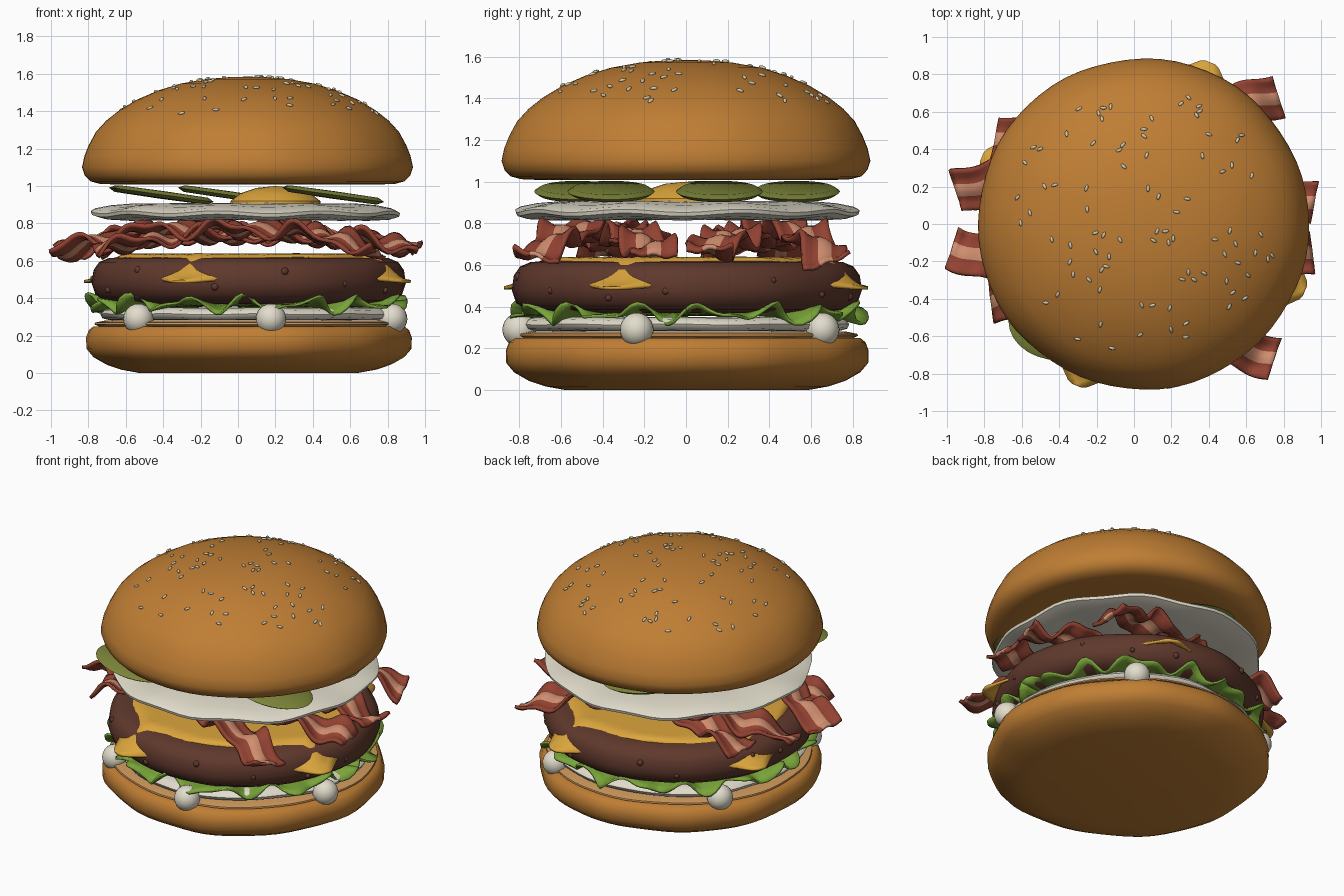
import bpy
import bmesh
import math
import random
from mathutils import Matrix, Vector

random.seed(4)
CX = 0.05  # axis of the stack
if "Cube" in bpy.data.objects:
    bpy.data.objects.remove(bpy.data.objects["Cube"])


def material(name, r, g, b):
    m = bpy.data.materials.new(name)
    m.use_nodes = True
    m.diffuse_color = (r, g, b, 1)
    bsdf = m.node_tree.nodes["Principled BSDF"]
    bsdf.inputs["Base Color"].default_value = (r, g, b, 1)
    bsdf.inputs["Roughness"].default_value = 0.7
    return m


BUN = material("baked bun", 0.52, 0.207, 0.034)
TOAST = material("toasted bun", 0.64, 0.33, 0.11)
SAUCE = material("white sauce", 0.76, 0.72, 0.60)
GREEN = material("lettuce green", 0.19, 0.37, 0.04)
MEAT = material("grilled meat", 0.115, 0.04, 0.025)
CHEESE = material("cheese yellow", 0.72, 0.38, 0.045)
RED = material("bacon red", 0.29, 0.055, 0.032)
FAT = material("bacon fat", 0.62, 0.27, 0.16)
PICKLE = material("pickle green", 0.20, 0.23, 0.04)
SEED = material("sesame", 0.62, 0.57, 0.40)


def finish(name, bm, mats, angle=50):
    bmesh.ops.recalc_face_normals(bm, faces=bm.faces)
    me = bpy.data.meshes.new(name)
    bm.to_mesh(me)
    bm.free()
    for m in mats:
        me.materials.append(m)
    for p in me.polygons:
        p.use_smooth = True
    me.set_sharp_from_angle(angle=math.radians(angle))
    ob = bpy.data.objects.new(name, me)
    bpy.context.collection.objects.link(ob)
    return ob


def lathe(name, profile, mat, at=(CX, 0, 0), wobble=0.0, ripple=0.0, seg=64):
    """Spin a closed (radius, height) profile; both end points lie on the axis."""
    bm = bmesh.new()
    phase = random.uniform(0, 6)
    rings = []
    for r, z in profile:
        if r == 0:
            rings.append([bm.verts.new((0, 0, z))] * seg)
            continue
        ring = []
        for i in range(seg):
            a = math.tau * i / seg
            k = 1 + wobble * (math.sin(5 * a + phase) + 0.7 * math.sin(11 * a + 2 * phase))
            dz = ripple * r ** 3 * math.sin(9 * a + phase)
            ring.append(bm.verts.new((r * k * math.cos(a), r * k * math.sin(a), z + dz)))
        rings.append(ring)
    for lo, hi in zip(rings, rings[1:]):
        for i in range(seg):
            j = (i + 1) % seg
            quad = dict.fromkeys((lo[i], lo[j], hi[j], hi[i]))
            bm.faces.new(list(quad))
    ob = finish(name, bm, [mat])
    ob.location = at
    return ob


def sheet(name, nu, nv, point, mats, thickness, rule=None):
    """Grid surface from point(u, v) with u, v in 0..1, thickened."""
    bm = bmesh.new()
    grid = [[bm.verts.new(point(i / nu, j / nv)) for j in range(nv + 1)] for i in range(nu + 1)]
    for i in range(nu):
        for j in range(nv):
            f = bm.faces.new((grid[i][j], grid[i + 1][j], grid[i + 1][j + 1], grid[i][j + 1]))
            f.material_index = rule(j) if rule else 0
    ob = finish(name, bm, mats)
    mod = ob.modifiers.new("thickness", "SOLIDIFY")
    mod.thickness = thickness
    mod.offset = 0
    return ob


# Bottom bun with its toasted cut face
lathe("bottom_bun", [(0, 0), (0.58, 0), (0.68, 0.018), (0.76, 0.045), (0.83, 0.085), (0.868, 0.13),
                     (0.87, 0.19), (0.855, 0.23), (0.83, 0.25), (0, 0.25)], BUN, wobble=0.009)
lathe("toasted_face", [(0, 0.25), (0.80, 0.25), (0.822, 0.26), (0.82, 0.27), (0.77, 0.28), (0, 0.28)],
      TOAST, wobble=0.006)

# Lower sauce layer and the drops hanging over the edge
lathe("lower_sauce", [(0, 0.285), (0.74, 0.285), (0.775, 0.295), (0.785, 0.315), (0.77, 0.335),
                      (0.72, 0.348), (0, 0.35)], SAUCE, wobble=0.01, ripple=0.006)
for n, deg in enumerate((-81, -17, 54, 143, 224)):
    a = math.radians(deg)
    bm = bmesh.new()
    bmesh.ops.create_uvsphere(bm, u_segments=20, v_segments=12, radius=0.081)
    drop = finish(f"sauce_drop_{n + 1}", bm, [SAUCE])
    drop.location = (CX + 0.81 * math.cos(a), 0.81 * math.sin(a), 0.29)


# Lettuce with pointed flaps around the edge
def lettuce(u, v):
    a = math.tau * u
    frill = math.sin(15 * a) + 0.6 * math.sin(23 * a + 1)
    r = 0.35 + v * (0.48 + 0.03 * math.sin(23 * a + 2) + 0.02 * math.sin(9 * a))
    return (CX + r * math.cos(a), r * math.sin(a), 0.362 + 0.036 * v ** 3 * frill + 0.008 * v)


sheet("lettuce", 180, 8, lettuce, [GREEN], 0.014)

# Patty with small lumps on its side
lathe("patty", [(0, 0.37), (0.68, 0.37), (0.77, 0.385), (0.82, 0.42), (0.84, 0.48), (0.83, 0.55),
                (0.80, 0.593), (0.75, 0.614), (0.68, 0.62), (0, 0.62)], MEAT, wobble=0.006)
bm = bmesh.new()
for n in range(14):
    a = math.tau * (n + random.uniform(-0.3, 0.3)) / 14
    z = random.uniform(0.42, 0.56)
    spot = Matrix.Translation((CX + 0.826 * math.cos(a), 0.826 * math.sin(a), z))
    bmesh.ops.create_icosphere(bm, subdivisions=2, radius=random.uniform(0.014, 0.022), matrix=spot)
finish("patty_lumps", bm, [MEAT])


# Cheese slice whose corners fold down over the patty and whose edges sink into it
def cheese(u, v):
    p = Vector((u - 0.5, v - 0.5)) * 1.38
    off_diagonal = abs(abs(p.x) - abs(p.y)) / math.sqrt(2)
    r = p.length
    if r > 0.935:
        p *= 0.935 / r
        r = 0.935
    t = min(1, max(0, (r - 0.66) / 0.25))
    fold = t * t * (3 - 2 * t)
    crest = 0.03 * math.sin(math.pi * t) * max(-1, 1 - off_diagonal / 0.08)
    turn = math.radians(22.5)
    x = p.x * math.cos(turn) - p.y * math.sin(turn)
    y = p.x * math.sin(turn) + p.y * math.cos(turn)
    return (CX + x, y, 0.63 - 0.14 * fold + crest)


sheet("cheese_slice", 36, 36, cheese, [CHEESE], 0.016)


# Bacon strips: start, end, middle height
def bacon(name, start, end, height, phase, droop):
    a, b = Vector(start), Vector(end)
    side = (b - a).normalized().orthogonal()

    def point(u, v):
        t, w = 2 * u - 1, v - 0.5
        p = a.lerp(b, u) + side * (0.23 * w + 0.015 * math.sin(17 * t + phase))
        z = height - droop * abs(t) ** 3
        z += 0.024 * math.sin(24 * t + phase) + 0.09 * w * math.sin(13 * t + 2 * phase)
        z += 0.008 * math.cos(4 * math.pi * w)
        return (p.x, p.y, z)

    sheet(name, 72, 11, point, [RED, FAT], 0.02, lambda j: 1 if j in (4, 5, 6) else 0)


bacon("bacon_strip_1", (-0.95, 0.17), (0.77, 0.69), 0.77, 0.4, 0.14)
bacon("bacon_strip_2", (-0.97, -0.12), (0.75, -0.72), 0.77, 1.9, 0.14)
bacon("bacon_strip_3", (-0.74, 0.47), (0.96, 0.10), 0.735, 3.1, 0.08)
bacon("bacon_strip_4", (-0.76, -0.42), (0.95, -0.16), 0.735, 4.6, 0.08)

# Upper sauce layer
lathe("upper_sauce", [(0, 0.82), (0.66, 0.818), (0.77, 0.826), (0.82, 0.842), (0.825, 0.86), (0.80, 0.874),
                      (0.72, 0.892), (0.6, 0.904), (0, 0.91)], SAUCE, wobble=0.012, ripple=0.014)

# Mustard dollop and oval pickle slices, all leaning the same way
lathe("mustard_dollop", [(0, 0.89), (0.24, 0.89), (0.24, 0.92), (0.19, 0.96), (0.1, 0.99), (0, 1.0)],
      CHEESE, at=(0.2, 0.0, 0), seg=32)
for n, (x, y) in enumerate([(0.51, -0.36), (0.50, 0.16), (-0.05, 0.53), (-0.40, -0.52), (-0.42, 0.10)]):
    pickle = lathe(f"pickle_slice_{n + 1}", [(0, -0.02), (0.21, -0.018), (0.24, 0), (0.21, 0.018), (0, 0.02)],
                   PICKLE, at=(x, y, 0.953), seg=28)
    pickle.scale = (1.14, 0.87, 1)
    pickle.rotation_euler = (0, 0.14, 0)

# Top bun
DOME = [(0.87, 1.055), (0.885, 1.1), (0.872, 1.16), (0.848, 1.22), (0.81, 1.29), (0.755, 1.35), (0.685, 1.405),
        (0.59, 1.462), (0.48, 1.51), (0.36, 1.547), (0.22, 1.572), (0.1, 1.582), (0, 1.585)]
lathe("top_bun", [(0, 1.012), (0.7, 1.008), (0.79, 1.012), (0.84, 1.025)] + DOME, BUN, wobble=0.003)

# Sesame seeds lying on the dome
bm = bmesh.new()
for n in range(88):
    r = 0.72 * math.sqrt(random.uniform(0.01, 1))
    a = random.uniform(0, math.tau)
    for (r1, z1), (r0, z0) in zip(DOME, DOME[1:]):
        if r0 <= r <= r1:
            z = z0 + (z1 - z0) * (r - r0) / (r1 - r0)
            normal = Vector(((z0 - z1) * math.cos(a), (z0 - z1) * math.sin(a), r1 - r0))
    place = Matrix.Translation((CX + r * math.cos(a), r * math.sin(a), z + 0.004))
    tilt = normal.to_track_quat("Z", "Y").to_matrix().to_4x4()
    spin = Matrix.Rotation(random.uniform(0, math.tau), 4, "Z")
    shape = Matrix.Diagonal((0.019, 0.009, 0.008, 1))
    bmesh.ops.create_icosphere(bm, subdivisions=2, radius=1, matrix=place @ tilt @ spin @ shape)
finish("sesame_seeds", bm, [SEED])
